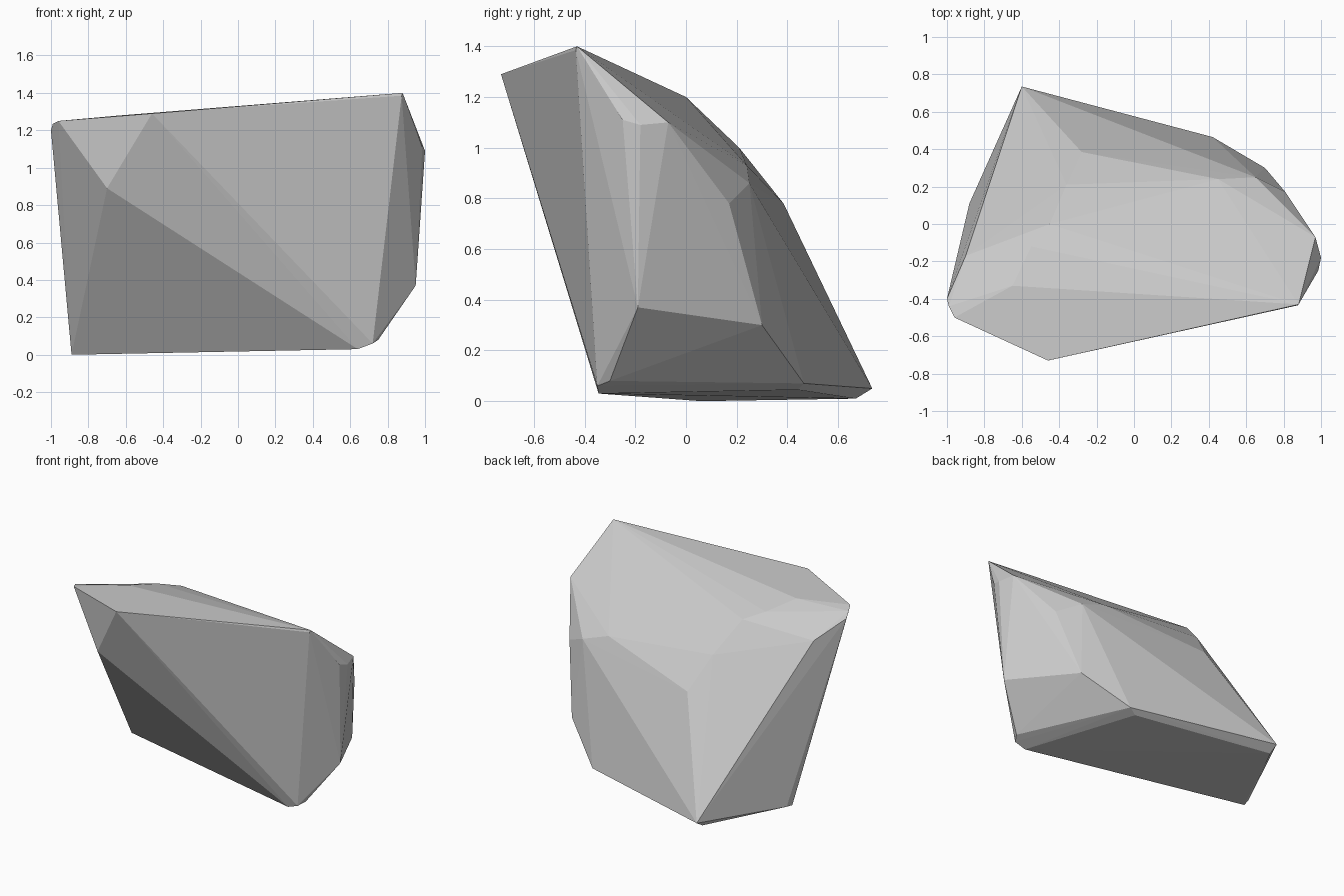
import bpy, bmesh

# Corner points of the chipped boulder, grouped by region
top_rim = [(-.46, -.73, 1.29), (.88, -.43, 1.40), (.875, -.435, 1.385),
           (-.96, -.50, 1.25), (-1.0, -.40, 1.20), (-.99, -.44, 1.235), (-.65, -.33, 1.278)]
front_chip = [(-.70, -.60, .89)]
back_ridge = [(-.55, -.12, 1.235), (-.45, 0, 1.20), (-.36, .21, 1.0), (-.28, .385, .78),
              (-.90, -.17, 1.10)]
right_side = [(.97, -.07, 1.10), (1.0, -.18, 1.09), (.985, -.25, 1.11),
              (.45, .24, .93), (.65, .25, .86), (.81, .17, .78),
              (.95, -.19, .37), (.70, .30, .30)]
base = [(-.89, .06, 0), (-.88, .11, .005), (-.60, .735, .05), (-.60, .67, .01),
        (.42, .465, .07), (.36, .44, .045), (.75, -.30, .08), (.72, -.35, .06), (.64, -.345, .03)]

# Wrap the points in a convex hull so every facet is flat
bm = bmesh.new()
for p in top_rim + front_chip + back_ridge + right_side + base:
    bm.verts.new(p)
hull = bmesh.ops.convex_hull(bm, input=bm.verts[:])
spare = [v for v in bm.verts if not v.link_faces]
bmesh.ops.delete(bm, geom=spare, context='VERTS')
bmesh.ops.recalc_face_normals(bm, faces=bm.faces[:])

mesh = bpy.data.meshes.new("boulder")
bm.to_mesh(mesh)
bm.free()
boulder = bpy.data.objects.new("boulder", mesh)
bpy.context.collection.objects.link(boulder)
